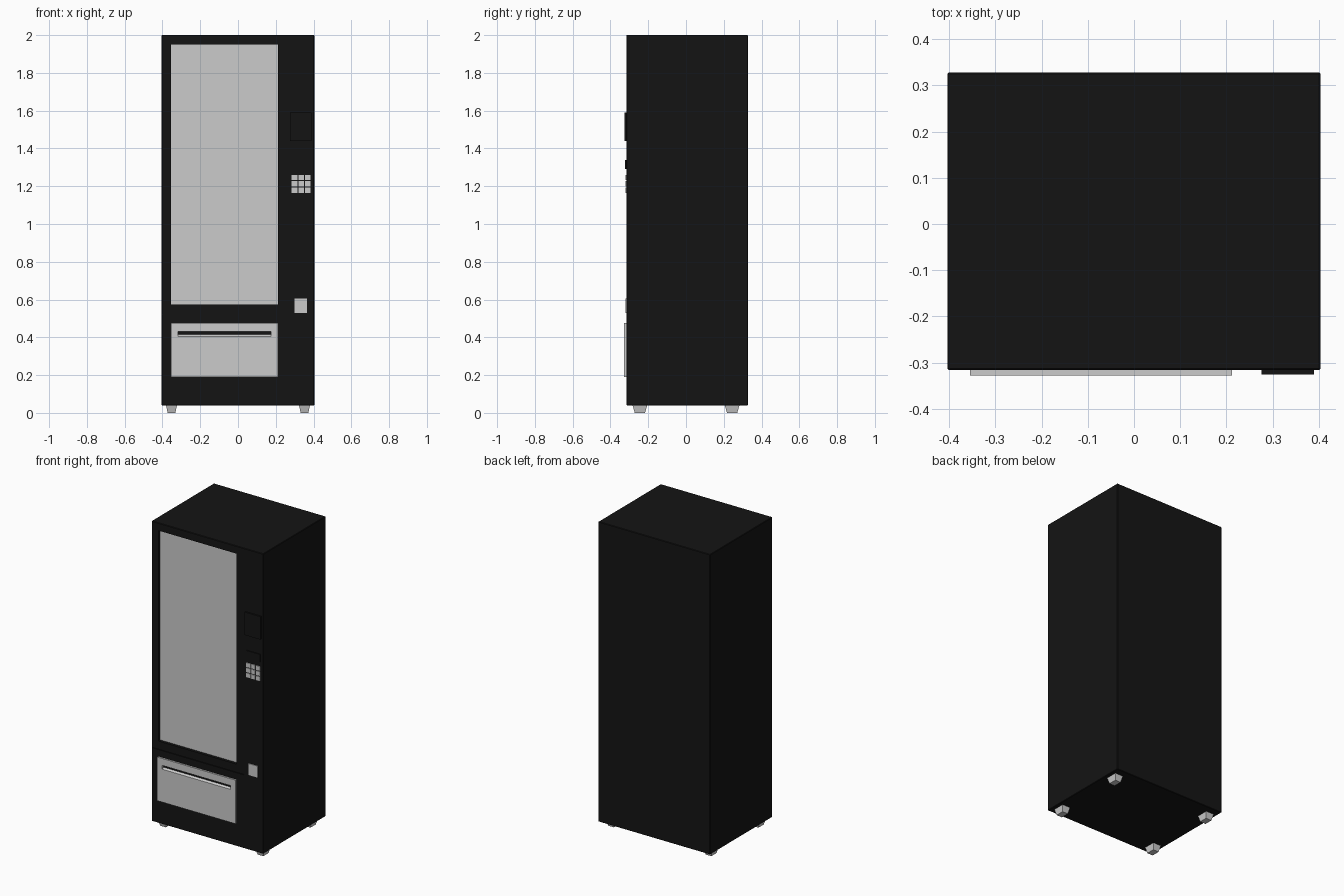
import bpy, bmesh

if "Cube" in bpy.data.objects:
    bpy.data.objects.remove(bpy.data.objects["Cube"])

black = bpy.data.materials.new("black_paint")
black.diffuse_color = (0.007, 0.007, 0.007, 1)
black.use_nodes = True
black.node_tree.nodes["Principled BSDF"].inputs["Base Color"].default_value = black.diffuse_color


def mesh_object(name, bm, mat=None):
    bmesh.ops.recalc_face_normals(bm, faces=bm.faces)
    me = bpy.data.meshes.new(name)
    bm.to_mesh(me)
    bm.free()
    ob = bpy.data.objects.new(name, me)
    bpy.context.collection.objects.link(ob)
    if mat:
        me.materials.append(mat)
    return ob


def box(name, x, y, z, mat=None, bevel=0.0, taper=1.0):
    """Box from (min, max) ranges; taper scales the bottom face."""
    bm = bmesh.new()
    bmesh.ops.create_cube(bm, size=1)
    for v in bm.verts:
        s = taper if v.co.z < 0 else 1.0
        v.co = (sum(x) / 2 + v.co.x * s * (x[1] - x[0]),
                sum(y) / 2 + v.co.y * s * (y[1] - y[0]),
                sum(z) / 2 + v.co.z * (z[1] - z[0]))
    if bevel:
        bmesh.ops.bevel(bm, geom=bm.edges[:], offset=bevel, segments=1, affect='EDGES')
    return mesh_object(name, bm, mat)


def prism(name, x, profile, mat=None):
    """Extrude a (y, z) profile along x."""
    bm = bmesh.new()
    face = bm.faces.new([bm.verts.new((x[0], y, z)) for y, z in profile])
    ext = bmesh.ops.extrude_face_region(bm, geom=[face])["geom"]
    bmesh.ops.translate(bm, vec=(x[1] - x[0], 0, 0),
                        verts=[e for e in ext if isinstance(e, bmesh.types.BMVert)])
    return mesh_object(name, bm, mat)


def cut(ob, cutter):
    mod = ob.modifiers.new("cut", 'BOOLEAN')
    mod.operation = 'DIFFERENCE'
    mod.solver = 'EXACT'
    mod.object = cutter
    bpy.context.view_layer.objects.active = ob
    bpy.ops.object.modifier_apply(modifier=mod.name)
    bpy.data.objects.remove(cutter)


FRONT = -0.316
WIN_X, WIN_Z = (-0.355, 0.212), (0.575, 1.95)

# Cabinet with window recess and the seam under the door
cabinet = box("cabinet", (-0.404, 0.404), (FRONT, 0.328), (0.04, 2.0), black, bevel=0.003)
cut(cabinet, box("window_cutter", WIN_X, (-0.4, -0.292), WIN_Z, black))
cut(cabinet, box("seam_cutter", (-0.5, 0.265), (-0.4, FRONT + 0.006), (0.519, 0.524), black))

# Glass pane
box("window_glass", WIN_X, (-0.297, -0.290), WIN_Z)

# Delivery flap with sloped finger grip
flap = box("delivery_flap", (-0.355, 0.212), (-0.328, -0.305), (0.19, 0.475))
cut(flap, prism("grip_cutter", (-0.318, 0.175),
                [(-0.335, 0.400), (-0.335, 0.430), (-0.312, 0.430), (-0.312, 0.417)]))

# Payment column
box("bill_acceptor", (0.276, 0.390), (-0.326, -0.31), (1.44, 1.59), black)
box("display", (0.285, 0.385), (-0.322, -0.31), (1.29, 1.34), black)
box("coin_return", (0.299, 0.366), (-0.321, -0.31), (0.53, 0.605))

# Keypad
for r in range(3):
    for c in range(3):
        kx, kz = 0.284 + c * 0.035, 1.165 + r * 0.0335
        box(f"key_{r}_{c}", (kx, kx + 0.030), (-0.321, -0.31), (kz, kz + 0.028))

# Tapered feet
for sx, xn in ((-1, "left"), (1, "right")):
    for sy, yn in ((-1, "front"), (1, "back")):
        cx, cy = sx * 0.352, sy * 0.244
        box(f"foot_{yn}_{xn}", (cx - 0.03, cx + 0.03), (cy - 0.04, cy + 0.04),
            (0, 0.045), taper=0.68)
